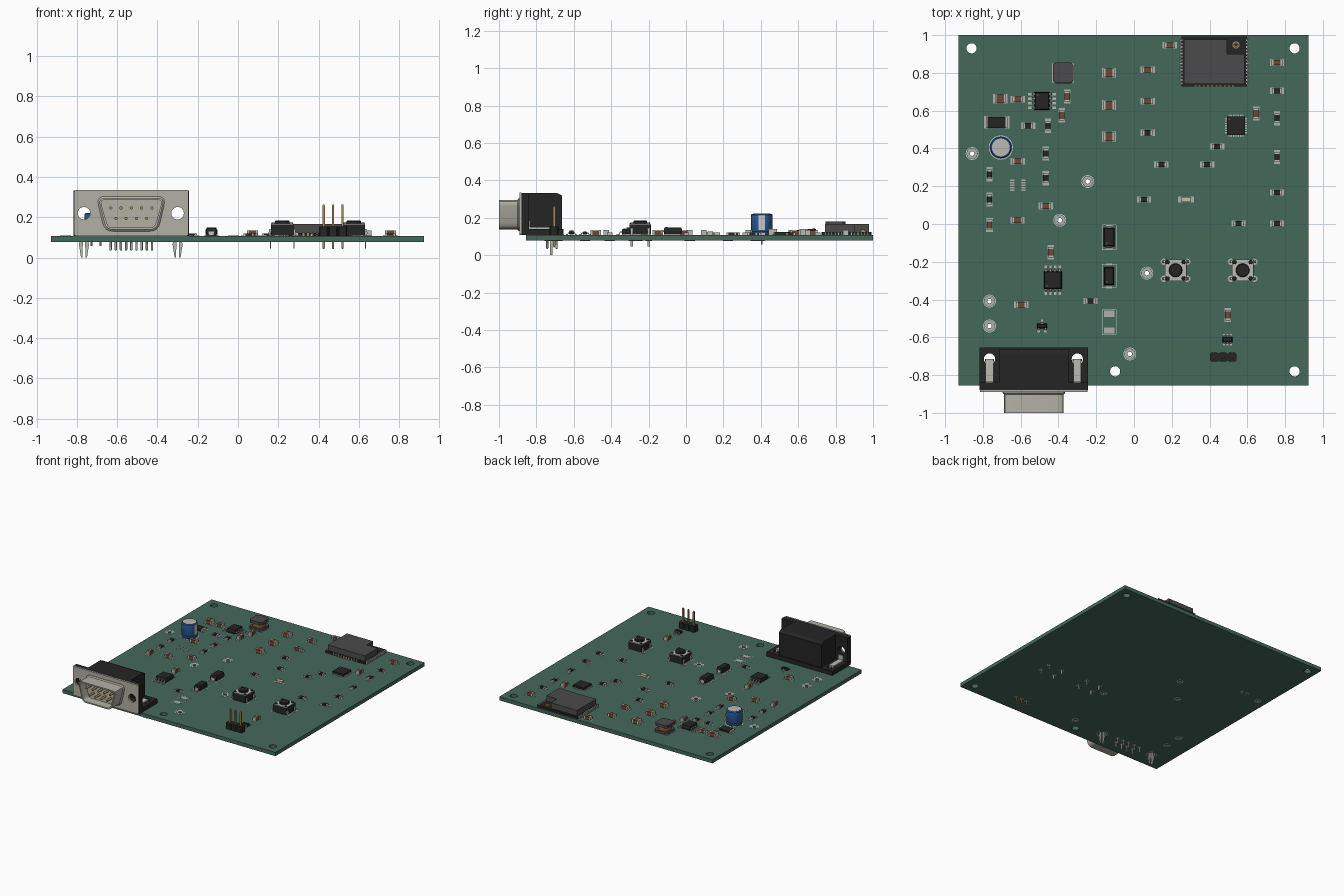
import bpy, bmesh
from math import sin, cos, pi
from mathutils import Vector

if "Cube" in bpy.data.objects:
    bpy.data.objects.remove(bpy.data.objects["Cube"])

TOP, BOT = 0.107, 0.078      # board faces
COL = dict(green=(.06, .14, .105), black=(.018, .018, .018), dark=(.07, .07, .072), metal=(.5, .49, .45),
           pad=(.42, .44, .42), white=(.7, .72, .7), brown=(.15, .065, .04), blue=(.03, .12, .36),
           gold=(.38, .27, .1), cream=(.6, .52, .35), copper=(.3, .11, .04), shell=(.45, .44, .38))
MATS = {}
for n, c in COL.items():
    MATS[n] = bpy.data.materials.new(n)
    MATS[n].diffuse_color = (*c, 1)


class Part:
    """One object made of lofted solids in several materials."""
    def __init__(self, name, x=0, y=0, z=TOP, rot=0):
        self.name, self.loc, self.rot = name, (x, y, z), rot
        self.bm, self.mats = bmesh.new(), []

    def loft(self, mat, loops):
        if mat not in self.mats:
            self.mats.append(mat)
        mi, rings = self.mats.index(mat), [[self.bm.verts.new(p) for p in l] for l in loops]
        fs = [self.bm.faces.new(rings[0]), self.bm.faces.new(rings[-1])]
        for a, b in zip(rings, rings[1:]):
            for i in range(len(a)):
                j = (i + 1) % len(a)
                fs.append(self.bm.faces.new((a[i], a[j], b[j], b[i])))
        for f in fs:
            f.material_index = mi

    def prism(self, mat, pts, a, b, axis='z'):
        put = {'z': lambda p, t: (p[0], p[1], t), 'y': lambda p, t: (p[0], t, p[1]),
               'x': lambda p, t: (t, p[0], p[1])}[axis]
        self.loft(mat, [[put(p, t) for p in pts] for t in (a, b)])

    def box(self, mat, x0, x1, y0, y1, z0, z1):
        self.prism(mat, [(x0, y0), (x1, y0), (x1, y1), (x0, y1)], z0, z1)

    def block(self, mat, x, y, w, d, z0, z1):
        self.box(mat, x - w / 2, x + w / 2, y - d / 2, y + d / 2, z0, z1)

    def lathe(self, mat, prof, x=0, y=0, n=24):
        self.loft(mat, [[(x + r * cos(2 * pi * i / n), y + r * sin(2 * pi * i / n), z)
                         for i in range(n)] for r, z in prof])

    def ring(self, mat, r0, r1, z0, z1, n=28):
        for i in range(n):
            a, b = 2 * pi * i / n, 2 * pi * (i + 1) / n
            self.prism(mat, [(r0 * cos(a), r0 * sin(a)), (r1 * cos(a), r1 * sin(a)),
                             (r1 * cos(b), r1 * sin(b)), (r0 * cos(b), r0 * sin(b))], z0, z1)

    def done(self, smooth=False):
        bmesh.ops.remove_doubles(self.bm, verts=self.bm.verts, dist=1e-6) if smooth == 'weld' else None
        bmesh.ops.recalc_face_normals(self.bm, faces=self.bm.faces)
        me = bpy.data.meshes.new(self.name)
        self.bm.to_mesh(me)
        self.bm.free()
        ob = bpy.data.objects.new(self.name, me)
        for m in self.mats:
            me.materials.append(MATS[m])
        bpy.context.collection.objects.link(ob)
        ob.location, ob.rotation_euler = self.loc, (0, 0, self.rot)
        if smooth:
            bpy.ops.object.select_all(action='DESELECT')
            ob.select_set(True)
            bpy.context.view_layer.objects.active = ob
            bpy.ops.object.shade_smooth_by_angle(angle=.6)
        return ob


def cut(ob, holes, axis, a, b):
    c = Part('hole_cutter', z=0)
    for x, y, r in holes:
        c.prism('black', [(x + r * cos(i * pi / 14), y + r * sin(i * pi / 14)) for i in range(28)], a, b, axis)
    c = c.done()
    c.hide_render = True
    c.hide_set(True)
    m = ob.modifiers.new('holes', 'BOOLEAN')
    m.operation, m.object, m.solver = 'DIFFERENCE', c, 'EXACT'


def rounded(pts, r, n=5):
    out = []
    for i, p in enumerate(pts):
        p, a, b = Vector(p), Vector(pts[i - 1]), Vector(pts[(i + 1) % len(pts)])
        s, e = p + (a - p).normalized() * r, p + (b - p).normalized() * r
        for k in range(n):
            t = k / (n - 1)
            out.append(tuple(s * (1 - t) ** 2 + p * 2 * t * (1 - t) + e * t * t))
    return out


# Circuit board with mounting, board-lock and test-point holes
TPS = [(-.857, .373), (-.393, .02), (-.245, .225), (-.765, -.54), (-.765, -.408), (.068, -.26), (-.022, -.688)]
LOCKS = [(-.765, -.715, .03), (-.3, -.715, .03)]
p = Part('circuit_board', z=0)
p.box('green', -.93, .925, -.855, 1, BOT, TOP)
cut(p.done(), [(-.86, .93, .027), (.85, .93, .027), (.85, -.78, .027), (-.1, -.78, .027)] + LOCKS
    + [(x, y, .012) for x, y in TPS], 'z', 0, .2)
for x, y in TPS:
    p = Part('test_point', x, y)
    p.ring('pad', .012, .027, 0, .0012)
    p.ring('white', .03, .034, 0, .001)
    p.ring('pad', .012, .027, -.0302, -.029)
    p.done()


# Two-terminal chip parts
def chip(name, x, y, vert=0, l=.056, w=.03, h=.025, mat='brown', padl=.076):
    p = Part(name, x, y, rot=pi / 2 * vert)
    for s in (-1, 1):
        p.block('pad', s * (padl / 2 - .011), 0, .022, w + .005, 0, .0015)
        p.block('metal', s * (l / 2 - .005), 0, .01, w, .0015, h + .0015)
    p.block(mat, 0, 0, l - .02, w - .001, .002, h + .001)
    p.done()


for x, y, v in [(-.615, .66, 0), (-.383, .575, 1), (-.353, .675, 1), (.072, .65, 0), (.072, .817, 0),
                (.19, .947, 0), (.757, .855, 0), (-.44, -.15, 1), (-.597, -.427, 0), (.497, -.482, 1),
                (-.615, .333, 0), (-.765, -.005, 1), (-.467, .095, 0), (-.617, .02, 0), (.648, .585, 1)]:
    chip('chip_capacitor', x, y, v)
for x, y in [(-.132, .8), (-.132, .63), (-.132, .463), (-.708, .663)]:
    chip('large_chip_capacitor', x, y, 0, .058, .046, .03)
for x, y, v in [(-.56, .52, 0), (-.455, .52, 1), (.072, .483, 0), (.757, .355, 1), (.145, .315, 0),
                (.387, .315, 0), (.757, .705, 0), (.757, .56, 1), (.053, .13, 0), (-.23, -.408, 0),
                (.757, .167, 0), (.757, .002, 0), (.553, .002, 0), (-.765, .263, 1), (-.765, .13, 1),
                (-.467, .243, 1), (-.467, .373, 1), (.44, .41, 0)]:
    chip('chip_resistor', x, y, v, .052, .028, .012, 'black')
chip('power_resistor', -.727, .538, 0, .115, .06, .014, 'black', .134)
chip('indicator_led', .275, .13, 0, .052, .028, .017, 'cream', .085)


# Moulded packages with gull-wing leads
def package(name, x, y, w, d, h, left, right, pw, reach, rot=0):
    p = Part(name, x, y, rot=rot)
    rect = lambda k, z: [(a * (w / 2 - k), b * (d / 2 - k), z) for a, b in ((-1, -1), (1, -1), (1, 1), (-1, 1))]
    p.loft('black', [rect(.004, .003), rect(0, h * .5), rect(.005, h)])
    for s, ys in ((-1, left), (1, right)):
        for t in ys:
            u, m = w / 2 - .002, h * .5
            prof = [(u, m + .003), (u + reach * .35, m + .003), (u + reach * .5, .006), (u + reach, .006),
                    (u + reach, .002), (u + reach * .4, .002), (u + reach * .25, m - .002), (u, m - .002)]
            p.prism('metal', [(s * a, b) for a, b in prof], t - pw / 2, t + pw / 2, 'y')
            p.block('pad', s * (u + reach * .72), t, reach * .75, pw + .004, 0, .002)
    if w > .06:
        p.lathe('dark', [(.006, h), (.006, h + .0006)], -w / 2 + .016, d / 2 - .016, 12)
    p.done()


four = [-.036, -.012, .012, .036]
package('regulator_chip', -.487, .652, .078, .095, .034, four, four, .009, .034)
package('transceiver_chip', -.43, -.297, .095, .095, .034, four, four, .009, .03, pi / 2)
package('small_chip', .495, -.612, .03, .054, .024, [-.018, 0, .018], [-.018, 0, .018], .008, .016, pi / 2)
package('clamp_diode', -.487, -.54, .026, .054, .02, [-.018, .018], [0], .009, .022, pi / 2)
package('power_diode', -.132, -.07, .1, .058, .042, [0], [0], .03, .018, pi / 2)
package('rectifier_diode', -.132, -.275, .095, .054, .04, [0], [0], .028, .018, pi / 2)

# Leadless chip
p = Part('leadless_chip', .54, .52)
p.block('black', 0, 0, .096, .096, .001, .018)
p.lathe('dark', [(.005, .018), (.005, .0186)], -.034, .034, 12)
for i in range(7):
    t = (i - 3) * .0125
    for s in (-1, 1):
        p.block('pad', s * .05, t, .018, .007, 0, .0025)
        p.block('pad', t, s * .05, .007, .018, 0, .0025)
p.done()

# Bare footprints and silkscreen frames
p = Part('bare_chip_pads', -.615, .205)
for i in range(5):
    for s in (-1, 1):
        p.block('pad', s * .029, (i - 2) * .0135, .024, .007, 0, .0015)
p.done()
p = Part('bare_fuse_pads', -.132, -.52)
for s in (-1, 1):
    p.block('pad', 0, s * .044, .055, .034, 0, .0015)
p.done()
for y, h in ((-.07, .066), (-.275, .062), (-.52, .066)):
    p = Part('silkscreen_frame', -.132, y)
    for s in (-1, 1):
        p.block('white', s * .037, 0, .0025, 2 * h, 0, .0008)
        p.block('white', 0, s * h, .074, .0025, 0, .0008)
    p.done()

# Power inductor: two chamfered plates around a copper winding
p = Part('power_inductor', -.375, .8)
plate = lambda a, c: [(-a, -a + c), (-a + c, -a), (a - c, -a), (a, -a + c), (a, a - c), (a - c, a), (-a + c, a), (-a, a - c)]
p.prism('dark', plate(.055, .014), .003, .022)
p.lathe('copper', [(.047, .022), (.047, .052)])
p.prism('dark', plate(.054, .014), .052, .073)
for s in (-1, 1):
    p.block('pad', s * .046, 0, .025, .1, 0, .003)
p.done(True)

# Electrolytic capacitor
p = Part('can_capacitor', -.705, .405)
p.ring('white', .06, .064, 0, .001)
p.lathe('blue', [(.05, 0), (.057, .005), (.057, .014), (.053, .019), (.057, .025), (.057, .108), (.052, .114), (.047, .114)], n=32)
p.lathe('metal', [(.047, .113), (.047, .1148)], n=32)
stripe = [(.0577 * cos(a), .0577 * sin(a)) for a in (-.3, -.15, 0, .15, .3)]
p.prism('white', stripe, .027, .107)
for s in (-1, 1):
    p.lathe('metal', [(.005, -.05), (.005, 0)], s * .023, 0, 10)
    p.lathe('pad', [(.015, -.0305), (.015, -.029)], s * .023, 0, 16)
p.done(True)

# Radio module: carrier, shield can with antenna notch, edge pads
p = Part('radio_module', 0, 0)
p.box('black', .252, .598, .728, .992, .001, .016)
p.prism('dark', [(.264, .742), (.586, .742), (.586, .9), (.492, .9), (.492, .978), (.264, .978)], .016, .06)
p.lathe('gold', [(.019, .016), (.019, .022), (.013, .022), (.013, .03)], .54, .948, 20)
p.lathe('black', [(.008, .03), (.008, .0306)], .54, .948, 12)
for i in range(14):
    for x in (.25, .6):
        p.block('pad', x, .745 + i * .0175, .016, .009, 0, .0172)
for i in range(10):
    p.block('gold', .325 + i * .0222, .729, .01, .01, 0, .0172)
p.done()

# Push buttons
for name, x in (('reset_button', .22), ('boot_button', .575)):
    p = Part(name, x, -.245)
    p.block('black', 0, 0, .114, .114, .003, .058)
    p.block('metal', 0, 0, .112, .112, .058, .063)
    p.lathe('black', [(.036, .063), (.036, .074), (.032, .078)])
    for s in (-1, 1):
        for t in (-1, 1):
            p.lathe('black', [(.011, .063), (.009, .067)], s * .043, t * .043, 14)
            p.prism('metal', [(s * .056, .035), (s * .064, .035), (s * .068, .015), (s * .062, -.01), (s * .06, -.062),
                              (s * .055, -.062), (s * .056, -.01), (s * .058, .012)], t * .045 - .007, t * .045 + .007, 'y')
            for z in (0, -.0305):
                p.lathe('pad', [(.017, z), (.017, z + .0015)], s * .062, t * .045, 16)
    p.done(True)

# Three-pin header
p = Part('pin_header', .472, -.705)
for i in (-1, 0, 1):
    x = i * .047
    p.prism('black', [(x + a, b) for a, b in plate(.0235, .007)], 0, .047)
    p.loft('gold', [[(x + a * k, b * k, z) for a, b in ((-1, -1), (1, -1), (1, 1), (-1, 1))]
                    for k, z in ((.003, -.065), (.006, -.058), (.006, .15), (.003, .157))])
    p.lathe('pad', [(.016, -.0305), (.016, -.029)], x, 0, 16)
p.done()

# Nine-pin connector: flange, housing plate, base, centre block
CX = -.53
screw = [(-.765, .22, .031), (-.3, .22, .031)]
face = rounded([(-.815, TOP), (-.245, TOP), (-.245, .335), (-.815, .335)], .014)
p = Part('connector_flange', z=0)
p.prism('shell', face, -.89, -.88, 'y')
cut(p.done(), screw, 'y', -.95, -.8)
p = Part('connector_front_plate', z=0)
p.box('black', -.818, -.243, -.88, -.84, TOP, .332)
cut(p.done(), screw, 'y', -.95, -.8)
p = Part('connector_base', z=0)
p.box('black', -.818, -.243, -.84, -.654, TOP, .14)
cut(p.done(), LOCKS, 'z', 0, .3)
p = Part('connector_housing', z=0)
p.prism('black', [(-.84, .14), (-.84, .332), (-.69, .332), (-.662, .318), (-.662, .14)], -.715, -.345, 'x')
p.done()

# Hollow D-shaped shell with its pins
outer = lambda k: rounded([(CX - .165 + k, .296 - k), (CX + .165 - k, .296 - k),
                           (CX + .125 - k, .138 + k), (CX - .125 + k, .138 + k)], .035 - k)
p = Part('connector_shell', z=0)
p.loft('shell', [[(a, y, b) for a, b in outer(k)] for k, y in
                 ((-.008, -.889), (-.008, -.895), (0, -.902), (0, -1), (.01, -1), (.01, -.93))])
p.done(True)
p = Part('connector_pins', z=0)
for i in range(9):
    top = i < 5
    x, z = (CX + (i - 2) * .051, .246) if top else (CX + (i - 6.5) * .051, .194)
    p.prism('gold', [(x + .008 * cos(k * pi / 6), z + .008 * sin(k * pi / 6)) for k in range(12)], -.985, -.925, 'y')
    bx, by = CX + (i - 4) * .0257, -.742 if i % 2 else -.692
    p.lathe('metal', [(.004, .034), (.006, .04), (.006, .11)], bx, by, 10)
    p.lathe('pad', [(.015, BOT - .0012), (.015, BOT)], bx, by, 16)
p.done(True)

# Board-lock brackets with split prongs
for x, y, r in LOCKS:
    p = Part('board_lock', x, y, 0)
    p.box('metal', -.02, .02, -.125, .0, .14, .15)
    p.box('metal', -.02, .02, -.125, -.118, .14, .185)
    for s in (-1, 1):
        p.prism('metal', [(s * .006, .15), (s * .02, .15), (s * .02, .085), (s * .025, .065), (s * .015, .0),
                          (s * .008, .0), (s * .006, .06)], -.012, 0, 'y')
    p.ring('pad', .031, .042, BOT - .001, BOT)
    p.done()

for m in bpy.data.materials:
    if m.users and not m.is_grease_pencil:
        m.use_nodes = True
        m.node_tree.nodes["Principled BSDF"].inputs["Base Color"].default_value = m.diffuse_color
